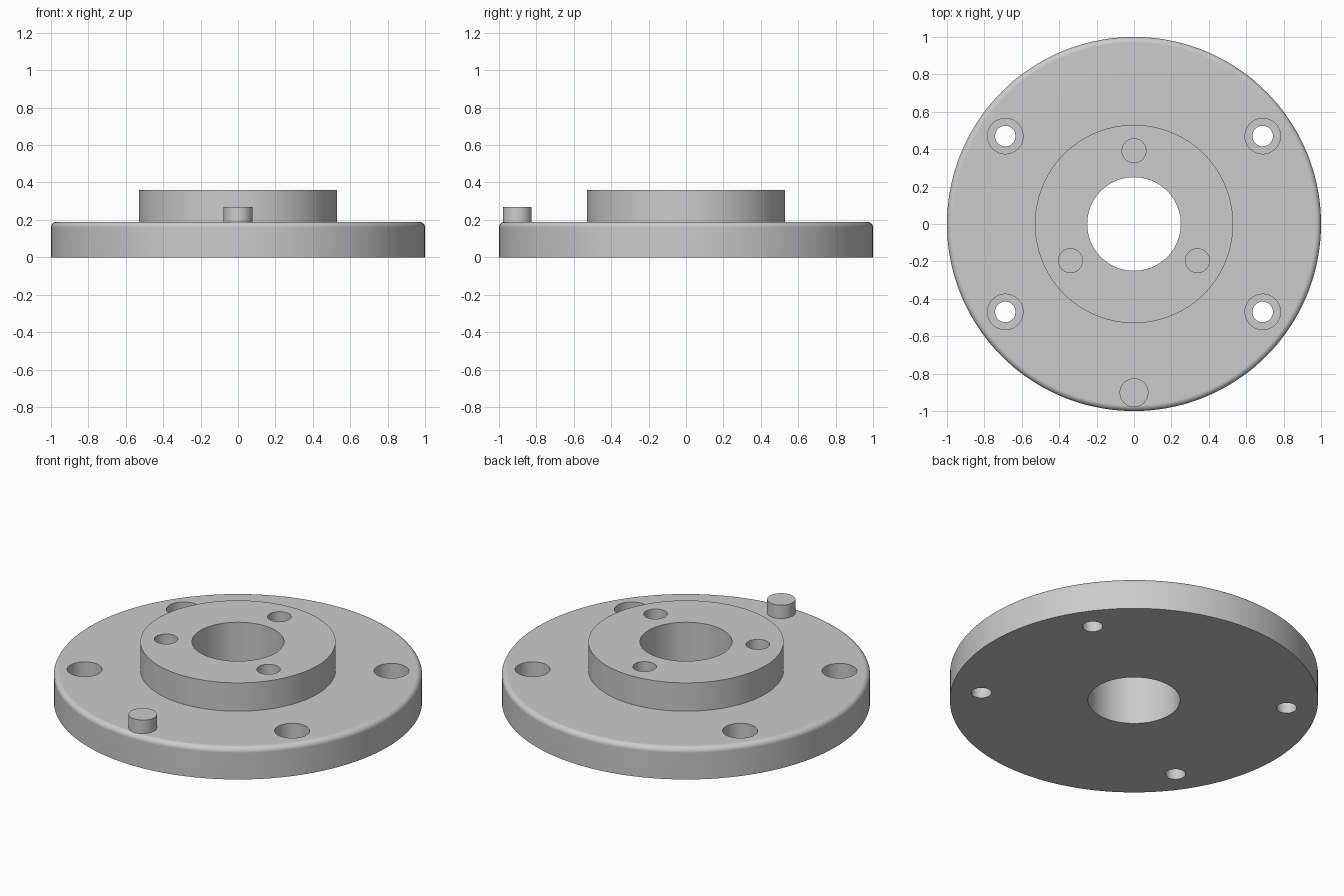
import bpy, bmesh
from math import cos, sin, pi, radians
from mathutils import Vector, Matrix

cube = bpy.data.objects.get("Cube")
if cube:
    bpy.data.objects.remove(cube, do_unlink=True)

PLATE_TOP, HUB_TOP = 0.19, 0.36
FILLET = 0.03

grey = bpy.data.materials.new("machined grey")
colour = (0.6, 0.6, 0.6, 1)
grey.diffuse_color = colour
grey.use_nodes = True
grey.node_tree.nodes["Principled BSDF"].inputs["Base Color"].default_value = colour


def make_object(name, bm):
    bmesh.ops.recalc_face_normals(bm, faces=bm.faces)
    mesh = bpy.data.meshes.new(name)
    bm.to_mesh(mesh)
    bm.free()
    mesh.materials.append(grey)
    obj = bpy.data.objects.new(name, mesh)
    bpy.context.collection.objects.link(obj)
    return obj


def cylinder(name, x, y, bottom, top, radius, sides=48):
    bm = bmesh.new()
    bmesh.ops.create_cone(bm, cap_ends=True, segments=sides, radius1=radius,
                          radius2=radius, depth=top - bottom,
                          matrix=Matrix.Translation((x, y, (bottom + top) / 2)))
    return make_object(name, bm)


def lathe(name, profile, sides):
    bm = bmesh.new()
    verts = [bm.verts.new((r, 0, z)) for r, z in profile]
    edges = [bm.edges.new((v, verts[i - 1])) for i, v in enumerate(verts)]
    bmesh.ops.spin(bm, geom=verts + edges, cent=(0, 0, 0), axis=(0, 0, 1),
                   angle=2 * pi, steps=sides, use_merge=True)
    bmesh.ops.remove_doubles(bm, verts=bm.verts, dist=0.0001)
    return make_object(name, bm)


def select_only(obj):
    bpy.ops.object.select_all(action='DESELECT')
    obj.select_set(True)
    bpy.context.view_layer.objects.active = obj


def cut(target, cutter):
    cutter.hide_render = True
    mod = target.modifiers.new("hole", 'BOOLEAN')
    mod.operation = 'DIFFERENCE'
    mod.solver = 'EXACT'
    mod.object = cutter
    select_only(target)
    bpy.ops.object.modifier_apply(modifier=mod.name)
    bpy.data.objects.remove(cutter, do_unlink=True)


# Flange plate with rounded rim, raised hub and central bore
rim = [(1 - FILLET + FILLET * cos(a), PLATE_TOP - FILLET + FILLET * sin(a))
       for a in (radians(15 * i) for i in range(7))]
profile = [(0.25, 0), (1, 0)] + rim + [(0.53, PLATE_TOP), (0.53, HUB_TOP), (0.25, HUB_TOP)]
flange = lathe("flange_body", profile, 144)

# Four counterbored bolt holes
for sx in (-1, 1):
    for sy in (-1, 1):
        x, y = sx * 0.688, sy * 0.47
        cut(flange, cylinder("bolt_hole_cutter", x, y, -0.1, 0.3, 0.055))
        cut(flange, cylinder("counterbore_cutter", x, y, 0.08, 0.3, 0.095))

# Three blind holes in the hub
for deg in (90, 210, 330):
    a = radians(deg)
    cut(flange, cylinder("hub_hole_cutter", 0.392 * cos(a), 0.392 * sin(a),
                         0.16, 0.5, 0.064))

# Locating pin near the front rim
pin = cylinder("locating_pin", 0, -0.902, 0.1, 0.27, 0.077)

for obj in (flange, pin):
    select_only(obj)
    bpy.ops.object.shade_smooth_by_angle(angle=radians(30))
    normals = obj.modifiers.new("flat caps", 'WEIGHTED_NORMAL')
    normals.keep_sharp = True
